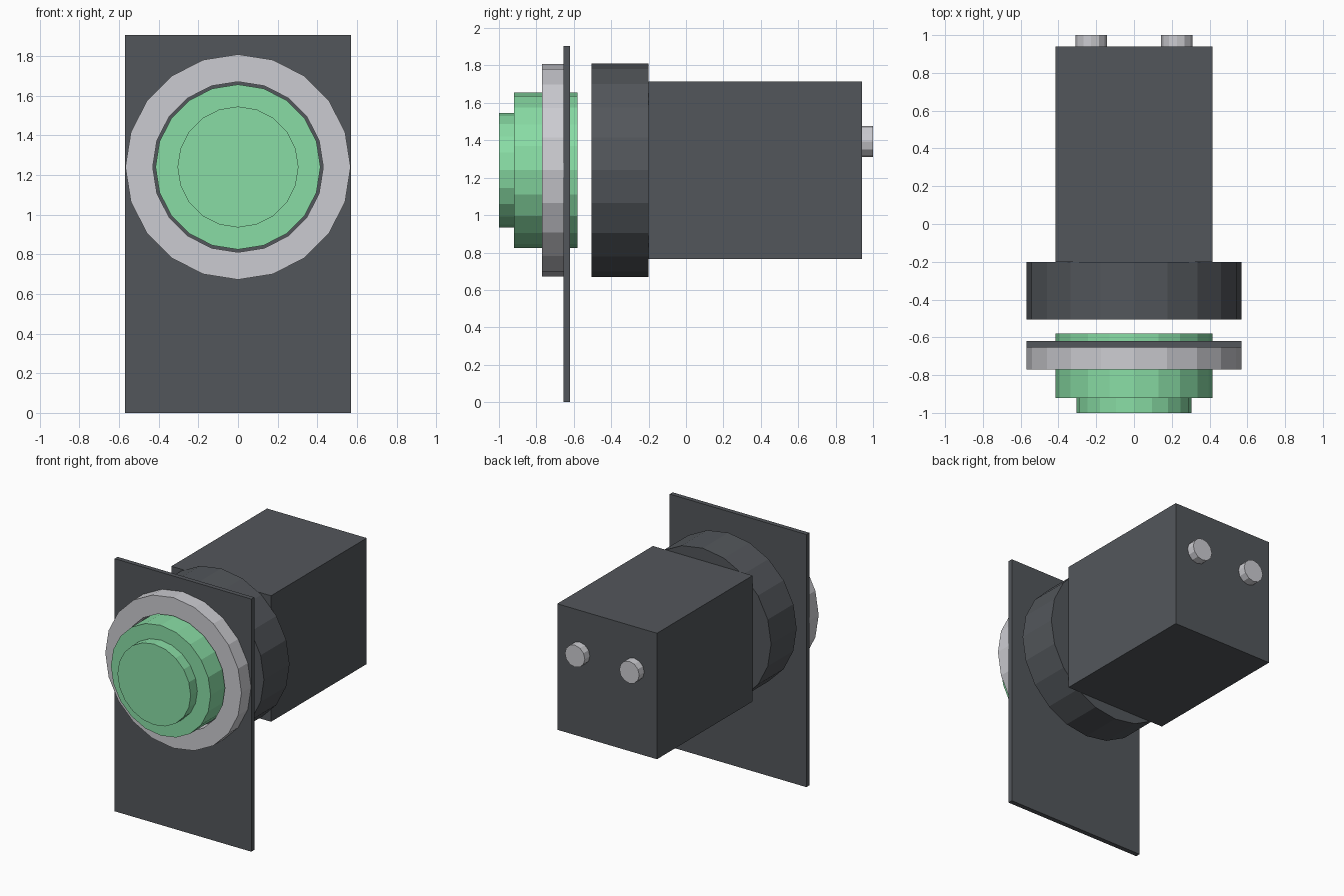
import bpy
import math
from mathutils import Matrix

cube = bpy.data.objects.get("Cube")
if cube:
    bpy.data.objects.remove(cube, do_unlink=True)

AXIS_Z = 1.24  # height of the button axis


def material(name, color):
    m = bpy.data.materials.new(name)
    m.use_nodes = True
    m.diffuse_color = (*color, 1)
    m.node_tree.nodes["Principled BSDF"].inputs["Base Color"].default_value = (*color, 1)
    return m


dark = material("dark grey plastic", (0.086, 0.094, 0.105))
green = material("green lens", (0.25, 0.72, 0.375))
metal = material("light grey metal", (0.60, 0.60, 0.635))


def lathe(name, profile, mat, x=0, z=AXIS_Z, sides=20, closed=False):
    """Spin (radius, y) points round a y axis; open profiles get end caps."""
    verts = [(x + r * math.sin(2 * math.pi * k / sides), y,
              z + r * math.cos(2 * math.pi * k / sides))
             for r, y in profile for k in range(sides)]
    n = len(profile)
    faces = []
    for i in range(n if closed else n - 1):
        a, b = i * sides, (i + 1) % n * sides
        for k in range(sides):
            j = (k + 1) % sides
            faces.append((a + k, a + j, b + j, b + k))
    if not closed:
        faces.append(tuple(reversed(range(sides))))
        faces.append(tuple(range((n - 1) * sides, n * sides)))
    return finish(name, verts, faces, mat)


def box(name, x, y, z, mat):
    """Box from (min, max) ranges."""
    verts = [(a, b, c) for a in x for b in y for c in z]
    faces = [(0, 1, 3, 2), (4, 6, 7, 5), (0, 4, 5, 1),
             (2, 3, 7, 6), (0, 2, 6, 4), (1, 5, 7, 3)]
    return finish(name, verts, faces, mat)


def finish(name, verts, faces, mat):
    import bmesh
    mesh = bpy.data.meshes.new(name)
    mesh.from_pydata(verts, [], faces)
    bm = bmesh.new()
    bm.from_mesh(mesh)
    bmesh.ops.recalc_face_normals(bm, faces=bm.faces)
    bm.to_mesh(mesh)
    bm.free()
    mesh.materials.append(mat)
    obj = bpy.data.objects.new(name, mesh)
    bpy.context.collection.objects.link(obj)
    return obj


# Legend plate
box("front_plate", (-0.57, 0.57), (-0.655, -0.62), (0, 1.905), dark)

# Bezel ring with an open centre
lathe("bezel_ring", [(0.568, -0.77), (0.568, -0.655), (0.43, -0.655), (0.43, -0.77)],
      metal, closed=True)

# Stepped push button, reaching through the plate
lathe("push_button", [(0.305, -1.0), (0.305, -0.92), (0.416, -0.92), (0.416, -0.58)], green)

# Rear collar and housing
lathe("rear_collar", [(0.57, -0.505), (0.57, -0.2)], dark)
box("housing", (-0.416, 0.416), (-0.2, 0.94), (0.765, 1.715), dark)

# Terminal pins
for side, x in (("left", 0.227), ("right", -0.227)):
    lathe(side + "_terminal", [(0.083, 0.94), (0.083, 1.0)], metal, x=x, z=1.393, sides=12)
